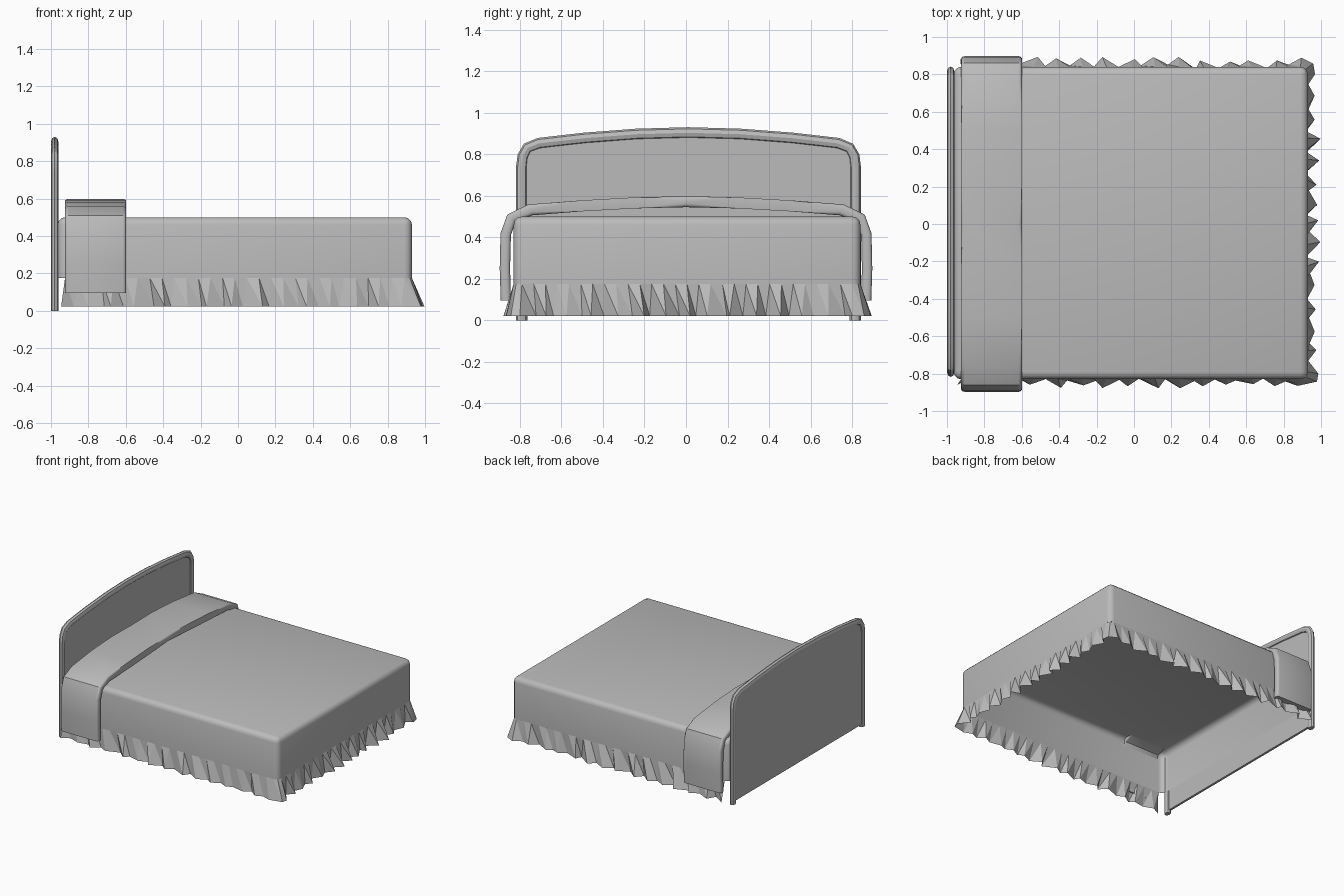
import bpy, bmesh, random
from mathutils import Vector

random.seed(4)
if "Cube" in bpy.data.objects:
    bpy.data.objects.remove(bpy.data.objects["Cube"], do_unlink=True)

grey = bpy.data.materials.new("soft_grey")
grey.use_nodes = True
colour = (0.5, 0.5, 0.5, 1)
grey.diffuse_color = colour
grey.node_tree.nodes["Principled BSDF"].inputs["Base Color"].default_value = colour


def add_object(name, data):
    obj = bpy.data.objects.new(name, data)
    bpy.context.collection.objects.link(obj)
    data.materials.append(grey)
    return obj


def mesh_object(name, bm):
    bmesh.ops.recalc_face_normals(bm, faces=bm.faces)
    mesh = bpy.data.meshes.new(name)
    bm.to_mesh(mesh)
    bm.free()
    return add_object(name, mesh)


def select_only(obj):
    bpy.ops.object.select_all(action='DESELECT')
    obj.select_set(True)
    bpy.context.view_layer.objects.active = obj


def smooth(obj, angle=0.6):
    select_only(obj)
    bpy.ops.object.shade_smooth_by_angle(angle=angle)


def mirrored(half):
    """Complete a right-hand half profile that ends on the centre line."""
    return half + [(-y, z) for y, z in reversed(half[:-1])]


def extruded(name, outline, x0, x1):
    """Solid with a y-z outline, running along x."""
    bm = bmesh.new()
    face = bm.faces.new([bm.verts.new((x0, y, z)) for y, z in outline])
    out = bmesh.ops.extrude_face_region(bm, geom=[face])
    moved = [v for v in out["geom"] if isinstance(v, bmesh.types.BMVert)]
    bmesh.ops.translate(bm, verts=moved, vec=(x1 - x0, 0, 0))
    return bm


# Mattress: box open underneath, rounded on its top and corner edges
LEFT, RIGHT, FRONT, BACK, BASE, TOP = -0.965, 0.93, -0.83, 0.84, 0.175, 0.5
bm = bmesh.new()
bmesh.ops.create_cube(bm, size=1)
for v in bm.verts:
    v.co = (RIGHT if v.co.x > 0 else LEFT,
            BACK if v.co.y > 0 else FRONT,
            TOP if v.co.z > 0 else BASE)
bottom = min(bm.faces, key=lambda f: f.calc_center_median().z)
bm.normal_update()
bmesh.ops.delete(bm, geom=[bottom], context='FACES_ONLY')
edges = [e for e in bm.edges if max(v.co.z for v in e.verts) > BASE + 0.01]
bmesh.ops.bevel(bm, geom=edges, offset=0.04, segments=3, profile=0.5, affect='EDGES')
smooth(mesh_object("mattress", bm))


# Pleated skirt: an irregular flared zigzag along the two sides and the foot
def run(start, end, normal, count, flare):
    """Top point, outward direction, flare and sideways lean for each fold."""
    start, end, normal = Vector(start), Vector(end), Vector(normal)
    step = (end - start) / count
    folds = []
    for i in range(count + 1):
        peak = i % 2 == 0
        reach = random.uniform(0.5, 1) * flare if peak else random.uniform(-0.015, 0.012)
        lean = step * random.uniform(-0.4, 0.4)
        folds.append((start + step * i, normal * reach + lean))
    return folds


r = 0.04
folds = run((LEFT + r, FRONT), (RIGHT - r, FRONT), (0, -1), 28, 0.05)
folds.append((Vector((RIGHT - 0.012, FRONT + 0.012)), Vector((0.06, -0.025))))
folds += run((RIGHT, FRONT + r), (RIGHT, BACK - r), (1, 0), 28, 0.068)
folds.append((Vector((RIGHT - 0.012, BACK - 0.012)), Vector((0.04, 0.03))))
folds += run((RIGHT - r, BACK), (LEFT + r, BACK), (0, 1), 28, 0.055)
bm = bmesh.new()
rows = []
for top, push in folds:
    hem = top + push
    rows.append((bm.verts.new((top.x, top.y, BASE)),
                 bm.verts.new((min(hem.x, 1), hem.y, 0.022))))
for (a, b), (c, d) in zip(rows, rows[1:]):
    bm.faces.new((a, b, d))
    bm.faces.new((a, d, c))
mesh_object("bed_skirt", bm)

# Headboard frame: oval tube bent over the arched top
SHIFT = 0.012
arch = mirrored([(0.803, 0), (0.803, 0.74), (0.797, 0.79), (0.775, 0.83), (0.72, 0.852),
                 (0.5, 0.877), (0.25, 0.896), (0, 0.903)])
curve = bpy.data.curves.new("headboard_frame", 'CURVE')
curve.dimensions = '3D'
curve.bevel_depth = 0.027
curve.bevel_resolution = 2
curve.use_fill_caps = True
spline = curve.splines.new('POLY')
spline.points.add(len(arch) - 1)
for point, (y, z) in zip(spline.points, arch):
    point.co = (0, y, z, 1)
frame = add_object("headboard_frame", curve)
frame.location = (-0.98, SHIFT, 0)
frame.scale.x = 0.74
select_only(frame)
bpy.ops.object.convert(target='MESH')
smooth(bpy.context.object)

# Headboard panel filling the frame
panel = [(y + SHIFT, max(z, 0.02)) for y, z in arch]
mesh_object("headboard_panel", extruded("headboard_panel", panel, -0.99, -0.972))

# Folded blanket draped over the head end, a thick band with soft rims
outer = mirrored([(0.892, 0.095), (0.897, 0.25), (0.893, 0.42), (0.86, 0.51), (0.76, 0.558),
                  (0.5, 0.578), (0.25, 0.592), (0, 0.598)])
inner = mirrored([(0.843, 0.095), (0.847, 0.25), (0.843, 0.41), (0.82, 0.475), (0.74, 0.506),
                  (0.5, 0.525), (0.25, 0.539), (0, 0.545)])
bm = bmesh.new()
X0, X1 = -0.925, -0.598
rings = [[bm.verts.new((x, y, z)) for x, (y, z) in
          ((X0, o), (X1, o), (X1, i), (X0, i))] for o, i in zip(outer, inner)]
rims = []
for a, b in zip(rings, rings[1:]):
    for k in range(4):
        n = (k + 1) % 4
        bm.faces.new((a[k], a[n], b[n], b[k]))
        rims.append(bm.edges.get((a[k], b[k])))
bm.faces.new(rings[0])
bm.faces.new(rings[-1])
bmesh.ops.bevel(bm, geom=rims, offset=0.018, segments=3, profile=0.5, affect='EDGES')
smooth(mesh_object("folded_blanket", bm))
